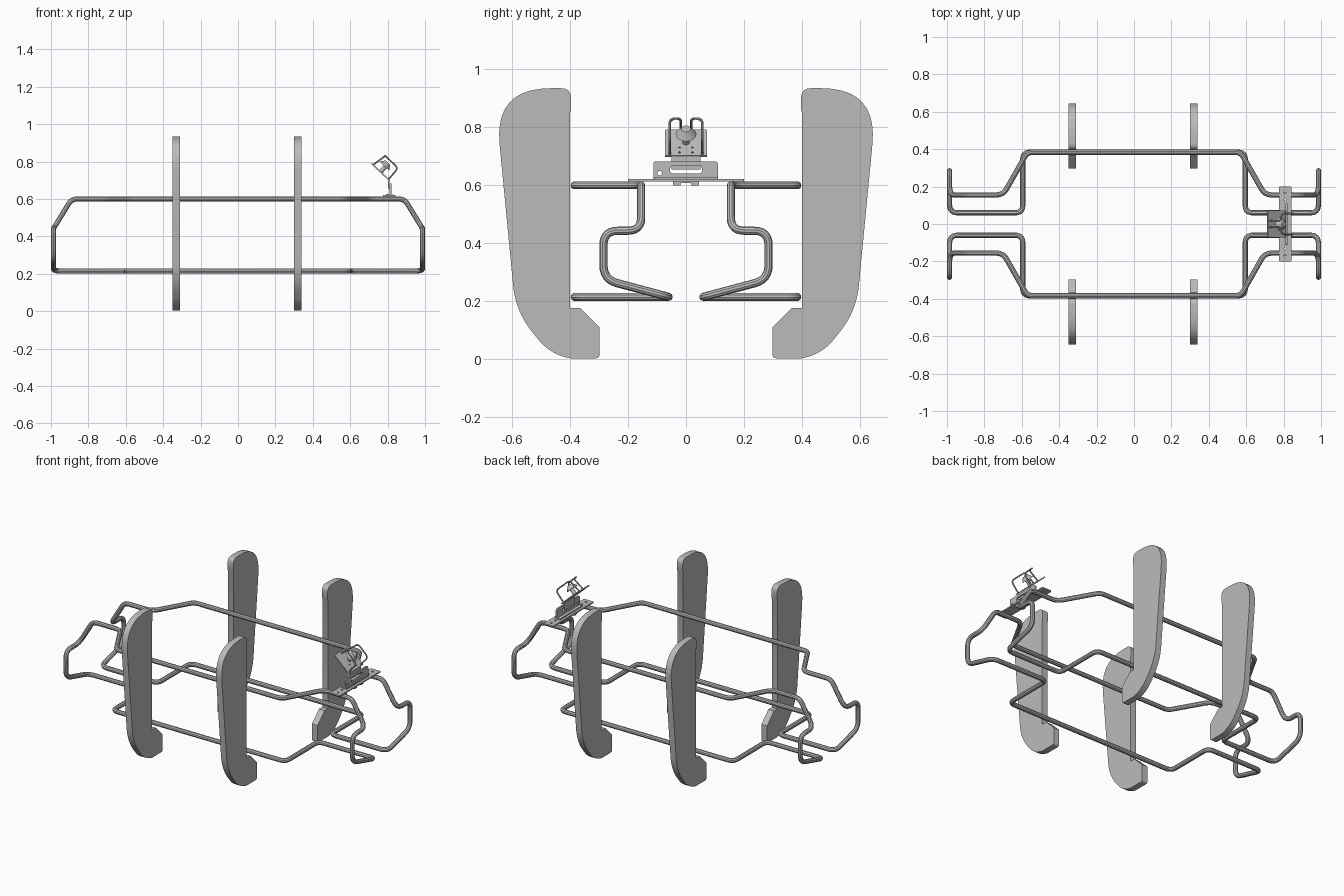
import bpy
import math
from mathutils import Vector, Matrix

cube = bpy.data.objects.get("Cube")
if cube:
    bpy.data.objects.remove(cube)

GREY = (0.5, 0.5, 0.5, 1)
grey = bpy.data.materials.new("plain_grey")
grey.use_nodes = True
grey.diffuse_color = GREY
grey.node_tree.nodes["Principled BSDF"].inputs["Base Color"].default_value = GREY

# Local frames: upright plates span y and z; the lamp frame is tilted back
UPRIGHT = Matrix(((0, 0, 1, 0), (1, 0, 0, 0), (0, 1, 0, 0), (0, 0, 0, 1)))
TILT = Matrix.Translation((0.762, 0, 0.745)) @ Matrix.Rotation(math.radians(-47), 4, "Y") @ UPRIGHT


def rounded(corners, cyclic=True, steps=6):
    """Round every corner; each corner is (position, setback)."""
    pts, n = [], len(corners)
    for i, (p, d) in enumerate(corners):
        p = Vector(p)
        if d == 0 or (not cyclic and i in (0, n - 1)):
            pts.append(p)
            continue
        a = p + (Vector(corners[i - 1][0]) - p).normalized() * d
        b = p + (Vector(corners[(i + 1) % n][0]) - p).normalized() * d
        for k in range(steps + 1):
            t = k / steps
            pts.append(a * (1 - t) ** 2 + p * 2 * t * (1 - t) + b * t * t)
    return pts


def finish(obj, angle=35):
    obj.data.materials.clear()
    obj.data.materials.append(grey)
    bpy.ops.object.select_all(action="DESELECT")
    obj.select_set(True)
    bpy.context.view_layer.objects.active = obj
    bpy.ops.object.shade_smooth_by_angle(angle=math.radians(angle))
    return obj


def curve_mesh(name, paths, matrix, cyclic=True, tube=0, thickness=0):
    """Turn paths into a round tube, or into a flat plate with holes."""
    cu = bpy.data.curves.new(name, "CURVE")
    cu.dimensions = "3D" if tube else "2D"
    cu.fill_mode = "FULL" if tube else "BOTH"
    cu.bevel_depth, cu.bevel_resolution = tube, 3
    cu.extrude = thickness / 2
    for path in paths:
        sp = cu.splines.new("POLY")
        sp.points.add(len(path) - 1)
        for q, p in zip(sp.points, path):
            q.co = (*p.to_3d(), 1)
        sp.use_cyclic_u = cyclic
    cu.use_fill_caps = bool(tube) and not cyclic
    tmp = bpy.data.objects.new(name + "_path", cu)
    bpy.context.collection.objects.link(tmp)
    bpy.context.view_layer.update()
    deps = bpy.context.evaluated_depsgraph_get()
    mesh = bpy.data.meshes.new_from_object(tmp.evaluated_get(deps))
    bpy.data.objects.remove(tmp)
    obj = bpy.data.objects.new(name, mesh)
    bpy.context.collection.objects.link(obj)
    obj.matrix_world = matrix
    return finish(obj)


def rect(x0, x1, y0, y1, d=0):
    return rounded([(Vector(c), d) for c in ((x0, y0), (x1, y0), (x1, y1), (x0, y1))])


def hole(x, y, r):
    return [Vector((x + r * math.cos(a), y + r * math.sin(a)))
            for a in (k * math.tau / 10 for k in range(10))]


# Bent tube loops: one half of a loop, reflected to the other end
half_loop = [
    ((0.57, 0.384, 0.6), 0.03), ((0.70, 0.155, 0.6), 0.04),
    ((0.89, 0.155, 0.6), 0.03), ((0.986, 0.155, 0.443), 0.05),
    ((0.986, 0.285, 0.443), 0.05), ((0.986, 0.285, 0.275), 0.05),
    ((0.986, 0.06, 0.215), 0.045), ((0.595, 0.06, 0.215), 0.04),
    ((0.595, 0.384, 0.215), 0.04),
]
# Stabiliser fin outline in y and z
fin = [
    ((0.397, 0.935), 0.035), ((0.397, 0.86), 0), ((0.401, 0.85), 0),
    ((0.401, 0.177), 0), ((0.366, 0.177), 0), ((0.298, 0.11), 0),
    ((0.298, 0.003), 0.015), ((0.40, 0.003), 0), ((0.47, 0.018), 0.065),
    ((0.588, 0.165), 0.09), ((0.662, 0.935), 0.195),
]
for side, s in (("left", 1), ("right", -1)):
    flip = 1 if side == "left" else -1
    loop = half_loop + [((-p[0], p[1], p[2]), d) for p, d in reversed(half_loop)]
    loop = [((p[0], p[1] * flip, p[2]), d) for p, d in loop]
    curve_mesh(f"back_tube_loop" if flip > 0 else "front_tube_loop",
               [rounded(loop)], Matrix(), tube=0.0142)
    for row, y in (("back", 1), ("front", -1)):
        outline = rounded([((p[0] * y, p[1]), d) for p, d in fin], steps=10)
        x = 0.32 if s > 0 else -0.33
        curve_mesh(f"{row}_{side}_fin", [outline],
                   Matrix.Translation((x, 0, 0)) @ UPRIGHT, thickness=0.039)

# Lamp mounting: cross bar, under clip, slotted upright and neck
curve_mesh("cross_bar", [rect(0.775, 0.842, -0.2, 0.2, 0.005)]
           + [hole(0.808, y, 0.006) for y in (-0.17, -0.13, 0.13, 0.17)],
           Matrix.Translation((0, 0, 0.617)), thickness=0.008)
clip = [((-0.045, 0.614), 0), ((-0.045, 0.599), 0.005), ((-0.02, 0.599), 0),
        ((-0.015, 0.608), 0), ((0.015, 0.608), 0), ((0.02, 0.599), 0),
        ((0.045, 0.599), 0.005), ((0.045, 0.614), 0)]
curve_mesh("under_clip", [rounded(clip)],
           Matrix.Translation((0.808, 0, 0)) @ UPRIGHT, thickness=0.05)
curve_mesh("bracket_foot", [rect(0.79, 0.826, -0.11, 0.11)],
           Matrix.Translation((0, 0, 0.624)), thickness=0.007)
bracket = [((-0.113, 0.622), 0), ((0.11, 0.622), 0), ((0.11, 0.683), 0.012),
           ((-0.113, 0.683), 0.012)]
curve_mesh("slotted_bracket",
           [rounded(bracket), rect(-0.055, 0.055, 0.641, 0.668, 0.012), hole(-0.091, 0.642, 0.008)],
           Matrix.Translation((0.815, 0, 0)) @ UPRIGHT, thickness=0.01)
curve_mesh("lamp_neck", [rect(-0.05, 0.05, 0.655, 0.703)],
           Matrix.Translation((0.806, 0, 0)) @ UPRIGHT, thickness=0.01)

# Tilted lamp plate and its wire guard
holes = [hole(x, y, 0.004) for x in (-0.022, 0.022) for y in (-0.05, -0.025)]
curve_mesh("lamp_plate", [rect(-0.073, 0.073, -0.066, 0.066, 0.006)] + holes,
           TILT, thickness=0.007)
for side, s in (("back", 1), ("front", -1)):
    wire = [((s * 0.056, -0.058, 0), 0), ((s * 0.056, -0.055, 0.08), 0.025),
            ((s * 0.056, 0.04, 0.08), 0.025), ((s * 0.018, 0.04, 0.08), 0.018),
            ((s * 0.018, 0.055, 0), 0)]
    curve_mesh(f"{side}_guard_wire", [rounded(wire, False)], TILT, cyclic=False, tube=0.0045)

# Lamp stem and domed head
bpy.ops.mesh.primitive_cylinder_add(vertices=16, radius=0.012, depth=0.04)
stem = bpy.context.object
stem.name = "lamp_stem"
stem.matrix_world = TILT @ Matrix.Translation((0, 0, 0.02))
finish(stem)
bpy.ops.mesh.primitive_cone_add(vertices=20, radius1=0.036, radius2=0.016, depth=0.026)
head = bpy.context.object
head.name = "lamp_head"
head.matrix_world = TILT @ Matrix.Translation((0, 0.006, 0.05))
finish(head)
